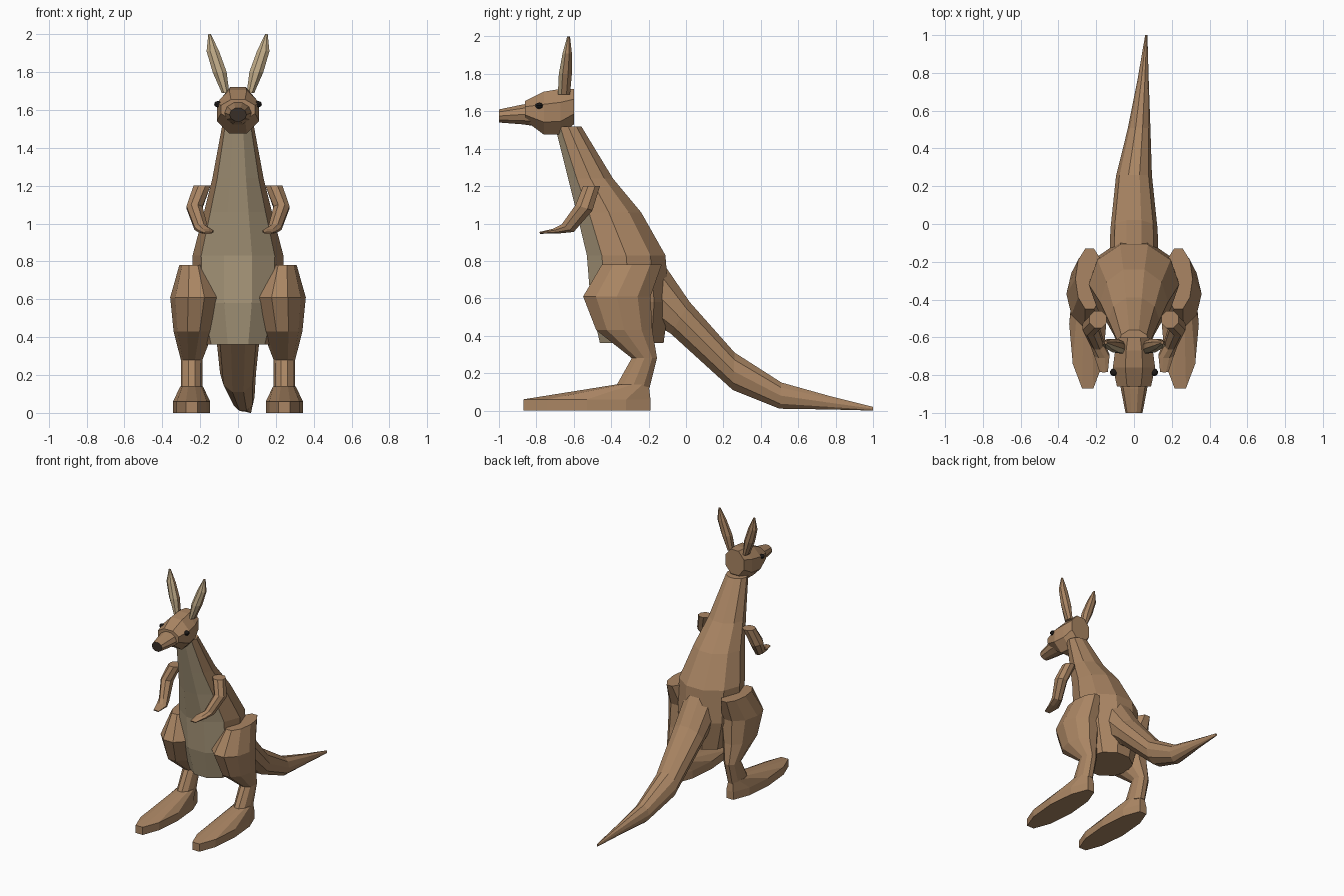
import bpy, bmesh
from math import sin, cos, pi
from mathutils import Vector

if "Cube" in bpy.data.objects:
    bpy.data.objects.remove(bpy.data.objects["Cube"], do_unlink=True)


def material(name, rgb):
    m = bpy.data.materials.new(name)
    m.use_nodes = True
    m.diffuse_color = (*rgb, 1)
    bsdf = m.node_tree.nodes["Principled BSDF"]
    bsdf.inputs["Base Color"].default_value = (*rgb, 1)
    bsdf.inputs["Roughness"].default_value = 0.9
    return m


FUR = material("brown_fur", (0.40, 0.235, 0.125))
BELLY = material("pale_belly", (0.43, 0.34, 0.215))
EAR = material("cream_inner_ear", (0.52, 0.40, 0.24))
NOSE = material("dark_nose", (0.04, 0.028, 0.02))
EYE = material("black_eye", (0.012, 0.010, 0.009))


def loft(name, rings, sides=10, side=1, accent=None, accent_sides=(), accent_cap=False):
    """Skin rings given as (front/bottom point yz, back/top point yz, centre x, half width)."""
    bm = bmesh.new()
    angles = [(i + 0.5) * 2 * pi / sides for i in range(sides)]
    widest = max(sin(t) for t in angles)
    tallest = max(cos(t) for t in angles)
    loops = []
    for a, b, cx, half in rings:
        a, b = Vector((0, *a)), Vector((0, *b))
        mid, arm = (a + b) / 2, (b - a) / 2
        loop = []
        for t in angles:
            p = mid + arm * (cos(t) / tallest)
            p.x = side * (cx + half * sin(t) / widest)
            loop.append(bm.verts.new(p))
        loops.append(loop)
    for low, high in zip(loops, loops[1:]):
        for i in range(sides):
            j = (i + 1) % sides
            f = bm.faces.new((low[i], low[j], high[j], high[i]))
            f.material_index = int(i in accent_sides)
    bm.faces.new(loops[0])
    bm.faces.new(loops[-1]).material_index = int(accent_cap)
    bmesh.ops.recalc_face_normals(bm, faces=bm.faces)
    mesh = bpy.data.meshes.new(name)
    bm.to_mesh(mesh)
    bm.free()
    mesh.materials.append(FUR)
    if accent:
        mesh.materials.append(accent)
    ob = bpy.data.objects.new(name, mesh)
    bpy.context.collection.objects.link(ob)
    return ob


def level(z, front, back, cx, half):
    """Horizontal ring."""
    return (front, z), (back, z), cx, half


def upright(y, bottom, top, cx, half):
    """Vertical ring across y."""
    return (y, bottom), (y, top), cx, half


# Body, with the three front sides of the loft as the belly
loft("body", [
    level(0.36, -0.46, -0.12, 0, 0.175),
    level(0.58, -0.51, -0.09, 0, 0.235),
    level(0.83, -0.53, -0.11, 0, 0.24),
    level(1.06, -0.585, -0.24, 0, 0.18),
    level(1.24, -0.63, -0.39, 0, 0.135),
    level(1.52, -0.70, -0.56, 0, 0.083),
], accent=BELLY, accent_sides=(3, 4, 5))

# Tail, sweeping down and slightly aside
loft("tail", [
    ((-0.25, 0.52), (-0.13, 0.80), 0, 0.13),
    ((-0.08, 0.41), (0.02, 0.58), 0, 0.125),
    ((0.25, 0.11), (0.26, 0.31), 0.0, 0.095),
    ((0.50, 0.01), (0.51, 0.15), 0.027, 0.06),
    ((0.76, 0.006), (0.76, 0.08), 0.048, 0.03),
    ((1.00, 0.0), (1.00, 0.02), 0.065, 0.006),
])

# Head and muzzle, the end of the muzzle being the nose
loft("head", [
    upright(-0.60, 1.53, 1.72, 0, 0.08),
    upright(-0.67, 1.475, 1.72, 0, 0.10),
    upright(-0.76, 1.475, 1.705, 0, 0.112),
    upright(-0.86, 1.55, 1.655, 0, 0.09),
], sides=8)
loft("muzzle", [
    upright(-0.80, 1.52, 1.645, 0, 0.078),
    upright(-0.87, 1.53, 1.637, 0, 0.07),
    upright(-1.00, 1.54, 1.61, 0, 0.045),
], accent=NOSE, accent_cap=True)

for side, word in ((1, "left"), (-1, "right")):
    # Ear, cream on the front sides
    loft(word + "_ear", [
        level(1.69, -0.685, -0.62, 0.066, 0.02),
        level(1.80, -0.68, -0.61, 0.097, 0.037),
        level(1.91, -0.66, -0.61, 0.133, 0.033),
        level(2.00, -0.635, -0.62, 0.15, 0.007),
    ], sides=8, side=side, accent=EAR, accent_sides=(2, 3, 4))

    # Arm and flat paw
    loft(word + "_arm", [
        ((-0.55, 1.20), (-0.46, 1.20), 0.19, 0.045),
        ((-0.59, 1.10), (-0.50, 1.07), 0.23, 0.042),
        ((-0.665, 0.995), (-0.60, 0.955), 0.195, 0.035),
        ((-0.71, 0.972), (-0.68, 0.947), 0.17, 0.04),
        ((-0.785, 0.955), (-0.78, 0.945), 0.16, 0.022),
    ], sides=8, side=side)

    # Leg, from hip to ankle
    loft(word + "_leg", [
        level(0.78, -0.45, -0.13, 0.235, 0.075),
        level(0.61, -0.55, -0.19, 0.22, 0.138),
        level(0.43, -0.48, -0.18, 0.235, 0.105),
        level(0.28, -0.29, -0.155, 0.245, 0.057),
        level(0.12, -0.38, -0.195, 0.245, 0.057),
    ], side=side)

    # Long foot
    loft(word + "_foot", [
        level(0.0, -0.87, -0.19, 0.245, 0.098),
        level(0.06, -0.87, -0.19, 0.245, 0.098),
        level(0.14, -0.37, -0.20, 0.245, 0.06),
    ], side=side)

    # Eye
    bpy.ops.mesh.primitive_uv_sphere_add(segments=10, ring_count=6, radius=0.021,
                                         location=(side * 0.106, -0.785, 1.63))
    eye = bpy.context.object
    eye.name = word + "_eye"
    eye.scale.z = 0.8
    eye.data.materials.append(EYE)
